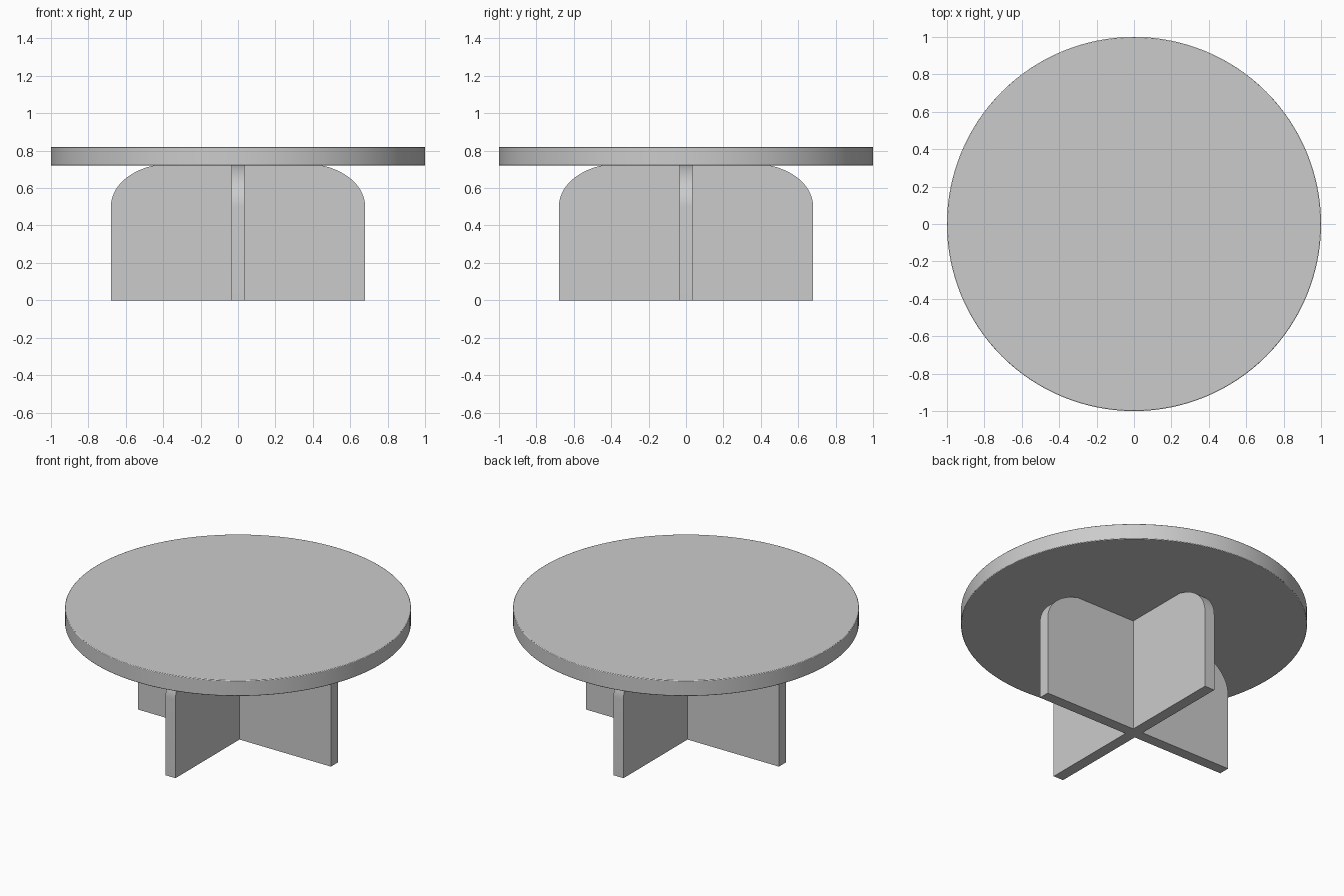
import bpy, bmesh
from math import sin, cos, pi

if "Cube" in bpy.data.objects:
    bpy.data.objects.remove(bpy.data.objects["Cube"])

HALF_W, HALF_T = 0.68, 0.035
TOP_Z, THICK = 0.82, 0.10


def smooth(ob, angle):
    bpy.ops.object.select_all(action='DESELECT')
    ob.select_set(True)
    bpy.context.view_layer.objects.active = ob
    bpy.ops.object.shade_smooth_by_angle(angle=angle)


def leg_panel(name, rotation):
    # Upright board with elliptical upper corners, tucked slightly into the top
    arc_x, arc_z, rx, rz = 0.36, 0.50, 0.32, 0.23
    n = 20
    right = [(HALF_W, 0.0)] + [(arc_x + rx * cos(i / n * pi / 2),
                                arc_z + rz * sin(i / n * pi / 2)) for i in range(n + 1)]
    outline = right + [(-x, z) for x, z in reversed(right)]
    bm = bmesh.new()
    face = bm.faces.new([bm.verts.new((x, -HALF_T, z)) for x, z in outline])
    ext = bmesh.ops.extrude_face_region(bm, geom=[face])
    moved = [v for v in ext['geom'] if isinstance(v, bmesh.types.BMVert)]
    bmesh.ops.translate(bm, vec=(0, 2 * HALF_T, 0), verts=moved)
    bmesh.ops.recalc_face_normals(bm, faces=bm.faces[:])
    mesh = bpy.data.meshes.new(name)
    bm.to_mesh(mesh)
    bm.free()
    ob = bpy.data.objects.new(name, mesh)
    bpy.context.collection.objects.link(ob)
    ob.rotation_euler.z = rotation
    smooth(ob, 0.6)
    return ob


# Round tabletop with a finely eased edge
bpy.ops.mesh.primitive_cylinder_add(vertices=128, radius=1.0, depth=THICK,
                                    location=(0, 0, TOP_Z - THICK / 2))
top = bpy.context.object
top.name = "tabletop"
bevel = top.modifiers.new("eased_edge", 'BEVEL')
bevel.width = 0.004
bevel.segments = 2
bevel.limit_method = 'ANGLE'
smooth(top, 0.6)

# Two crossed boards form the base
leg_panel("base_panel_wide", 0)
leg_panel("base_panel_deep", pi / 2)
